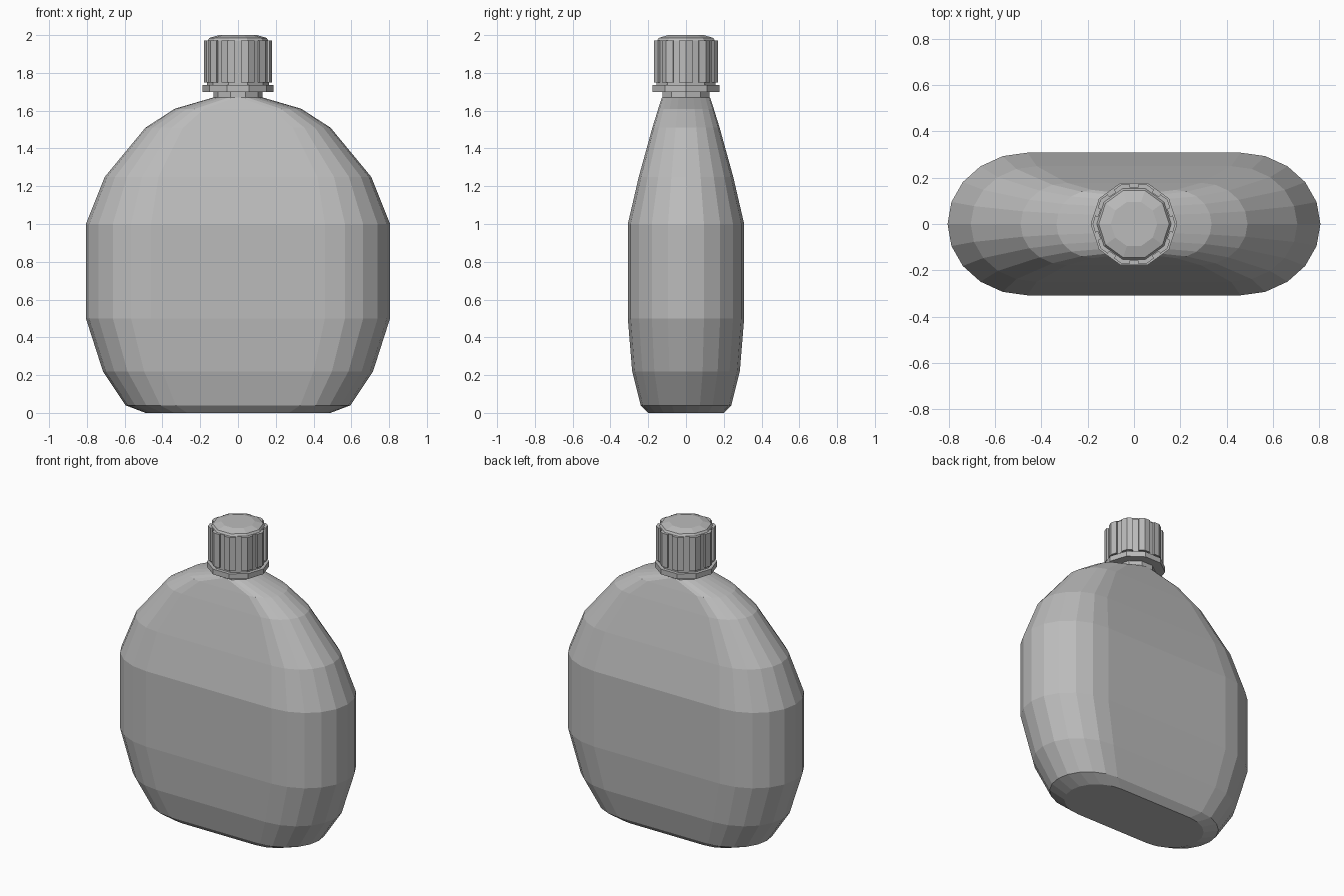
import bpy, bmesh
from math import sin, cos, pi, radians

cube = bpy.data.objects.get("Cube")
if cube:
    bpy.data.objects.remove(cube, do_unlink=True)

grey = bpy.data.materials.new("plain grey")
grey.use_nodes = True
colour = (0.5, 0.5, 0.5, 1)
grey.diffuse_color = colour
grey.node_tree.nodes["Principled BSDF"].inputs["Base Color"].default_value = colour


def loft(name, rings):
    """Skin a stack of closed rings with equal point counts and cap both ends."""
    bm = bmesh.new()
    loops = [[bm.verts.new(p) for p in ring] for ring in rings]
    for low, high in zip(loops, loops[1:]):
        n = len(low)
        for i in range(n):
            j = (i + 1) % n
            bm.faces.new((low[i], low[j], high[j], high[i]))
    bm.faces.new(loops[0][::-1])
    bm.faces.new(loops[-1])
    bmesh.ops.recalc_face_normals(bm, faces=bm.faces)
    mesh = bpy.data.meshes.new(name)
    bm.to_mesh(mesh)
    bm.free()
    mesh.materials.append(grey)
    obj = bpy.data.objects.new(name, mesh)
    bpy.context.collection.objects.link(obj)
    return obj


def flask_ring(z, width, depth, end):
    """Oblong ring: two rounded ends joined by straight sides."""
    flat = width - end
    pts = []
    for side in (1, -1):
        for k in range(-5, 6):
            a = radians(18 * k)
            pts.append((side * (flat + end * cos(a)), side * depth * sin(a), z))
        for t in (0.5, 0, -0.5):
            pts.append((side * flat * t, side * depth, z))
    return pts


def decagon(z, r):
    return [(r * cos(k * pi / 5), r * sin(k * pi / 5), z) for k in range(10)]


def rib_ring(z, outer, inner, gap):
    """Ten-sided ring with a shallow groove in the middle of every side."""
    pts = []
    for k in range(10):
        c = k * pi / 5
        m = c + pi / 10
        pts.append((outer * cos(c), outer * sin(c), z))
        for r, t in ((outer, -gap), (inner, -gap), (inner, gap), (outer, gap)):
            d = r * cos(pi / 10)
            pts.append((d * cos(m) - t * sin(m), d * sin(m) + t * cos(m), z))
    return pts


# Flask body: height, half width, half depth, length of the rounded end
profile = [
    (0.0, 0.49, 0.20, 0.22),
    (0.04, 0.595, 0.24, 0.265),
    (0.22, 0.715, 0.285, 0.315),
    (0.50, 0.805, 0.308, 0.345),
    (1.00, 0.805, 0.308, 0.345),
    (1.25, 0.705, 0.25, 0.285),
    (1.51, 0.49, 0.178, 0.20),
    (1.61, 0.335, 0.147, 0.155),
    (1.67, 0.13, 0.127, 0.12),
]
loft("flask_body", [flask_ring(*row) for row in profile])

# Neck and collar
loft("neck", [decagon(1.65, 0.13), decagon(1.71, 0.13)])
loft("collar", [decagon(1.70, 0.187), decagon(1.735, 0.187)])

# Screw cap: core with a domed lid, wrapped in grip ribs
loft("cap_core", [decagon(1.73, 0.165), decagon(1.965, 0.165),
                  decagon(1.985, 0.152), decagon(2.0, 0.1)])
loft("cap_ribs", [rib_ring(1.75, 0.179, 0.166, 0.017),
                  rib_ring(1.972, 0.179, 0.166, 0.017)])
